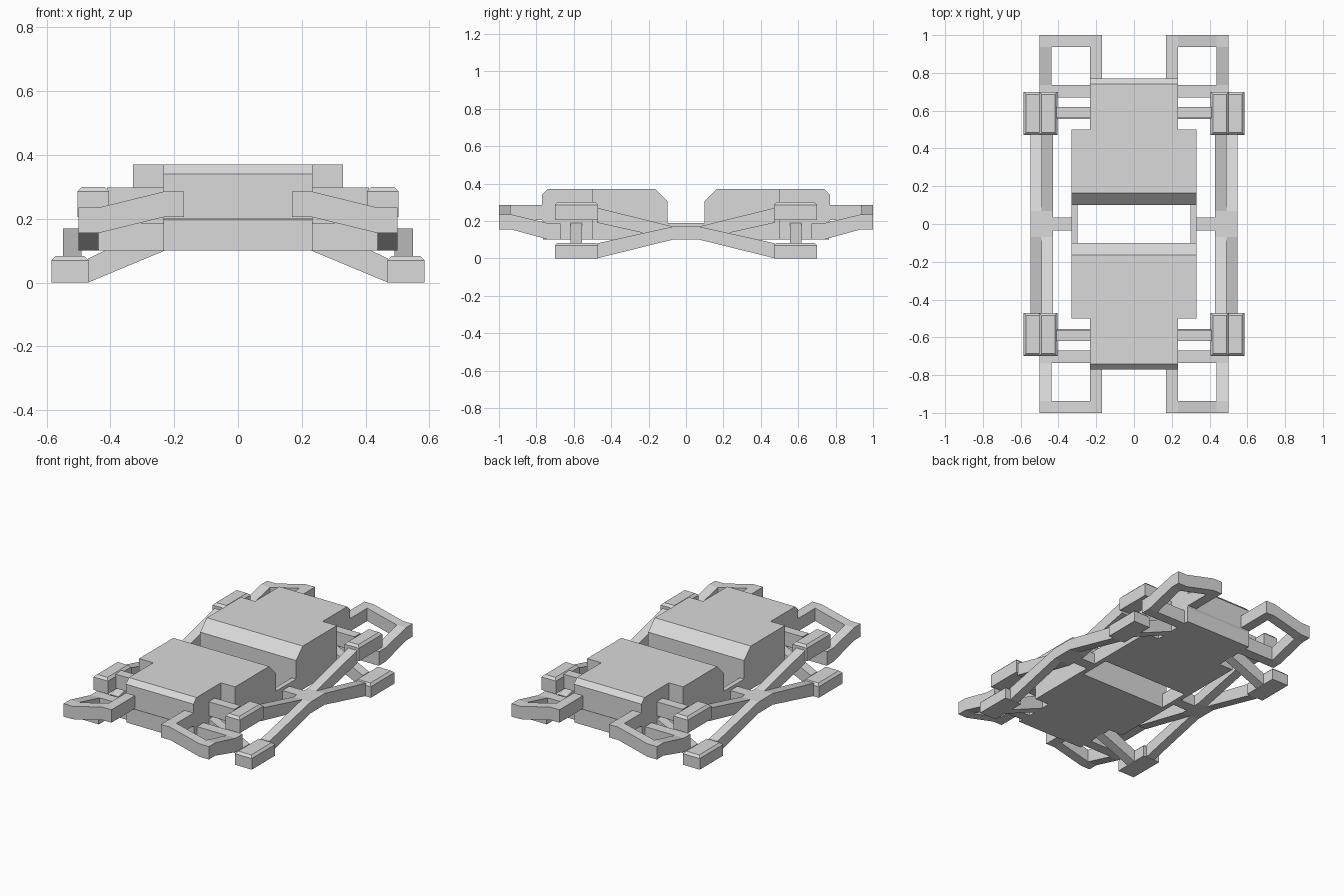
import bpy, bmesh
from mathutils import Vector

cube = bpy.data.objects.get("Cube")
if cube:
    bpy.data.objects.remove(cube, do_unlink=True)

grey = bpy.data.materials.new("plain grey")
grey.use_nodes = True
grey.diffuse_color = (0.7, 0.7, 0.7, 1)
grey.node_tree.nodes["Principled BSDF"].inputs["Base Color"].default_value = (0.7, 0.7, 0.7, 1)


def prism(name, axis, lo, hi, profile, mirror="xy", chamfer=0):
    """Extrude a 2D profile along an axis, then mirror about the origin."""
    bm = bmesh.new()
    place = {"x": lambda p, t: (t, p[0], p[1]),
             "y": lambda p, t: (p[0], t, p[1])}[axis]
    ring = [bm.verts.new(place(p, lo)) for p in profile]
    face = bm.faces.new(ring)
    ext = bmesh.ops.extrude_face_region(bm, geom=[face])
    shift = Vector(place((0, 0), hi - lo))
    moved = [v for v in ext["geom"] if isinstance(v, bmesh.types.BMVert)]
    bmesh.ops.translate(bm, verts=moved, vec=shift)
    bmesh.ops.recalc_face_normals(bm, faces=bm.faces)
    if chamfer:
        top = max(v.co.z for v in bm.verts)
        edges = [e for e in bm.edges if all(v.co.z > top - 0.001 for v in e.verts)]
        bmesh.ops.bevel(bm, geom=edges, offset=chamfer, segments=1, affect="EDGES")
    mesh = bpy.data.meshes.new(name)
    bm.to_mesh(mesh)
    bm.free()
    mesh.materials.append(grey)
    ob = bpy.data.objects.new(name, mesh)
    bpy.context.scene.collection.objects.link(ob)
    if mirror:
        mod = ob.modifiers.new("Mirror", "MIRROR")
        mod.use_axis = ("x" in mirror, "y" in mirror, False)
        mod.use_mirror_merge = False
    return ob


def rect(a, b, low, high):
    return [(a, low), (b, low), (b, high), (a, high)]


# Two body halves: wide inner block and narrower end block with a seam
prism("body_wide", "x", -0.33, 0.33,
      [(0.10, 0.10), (0.50, 0.10), (0.50, 0.37), (0.165, 0.37), (0.10, 0.305)], "y")
prism("body_end", "x", -0.233, 0.233,
      [(0.50, 0.10), (0.765, 0.10), (0.765, 0.195), (0.77, 0.203),
       (0.77, 0.34), (0.74, 0.37), (0.50, 0.37)], "y")

# Rails joining the halves, and stubs out to the crossing braces
prism("centre_rail", "x", 0.30, 0.33, rect(-0.10, 0.10, 0.10, 0.19), "x")
prism("centre_stub", "x", 0.33, 0.43, rect(-0.035, 0.035, 0.10, 0.17), "x")

# Crossing side braces
prism("upper_brace", "x", 0.43, 0.49,
      [(0, 0.10), (0.07, 0.10), (0.475, 0.19), (0.475, 0.27), (0.07, 0.17), (0, 0.17)])
prism("lower_brace", "x", 0.49, 0.548,
      [(0, 0.10), (0.07, 0.10), (0.475, 0.0), (0.475, 0.08), (0.07, 0.17), (0, 0.17)])

# Corner pods and the arms that carry them
prism("upper_pod", "x", 0.405, 0.503, rect(0.47, 0.70, 0.205, 0.30), chamfer=0.014)
prism("upper_pod_arm", "y", 0.56, 0.62, rect(0.23, 0.41, 0.21, 0.298))
prism("lower_pod", "x", 0.468, 0.585, rect(0.47, 0.70, 0.0, 0.083), chamfer=0.014)
prism("lower_pod_arm", "y", 0.555, 0.617,
      [(0.23, 0.10), (0.47, 0.0), (0.47, 0.075), (0.23, 0.19)])

# Bumper loops: inner leg, sloped cross bar, sloped outer leg, return bar
prism("bumper_inner_leg", "y", 0.765, 1.0, rect(0.17, 0.233, 0.205, 0.285))
prism("bumper_cross_bar", "y", 0.937, 1.0,
      [(0.233, 0.205), (0.437, 0.155), (0.50, 0.155),
       (0.50, 0.235), (0.437, 0.235), (0.233, 0.285)])
prism("bumper_outer_leg", "x", 0.437, 0.50,
      [(0.67, 0.10), (0.735, 0.10), (0.937, 0.155),
       (0.937, 0.235), (0.735, 0.187), (0.67, 0.187)])
prism("bumper_return_bar", "x", 0.23, 0.437, rect(0.67, 0.735, 0.10, 0.187))
